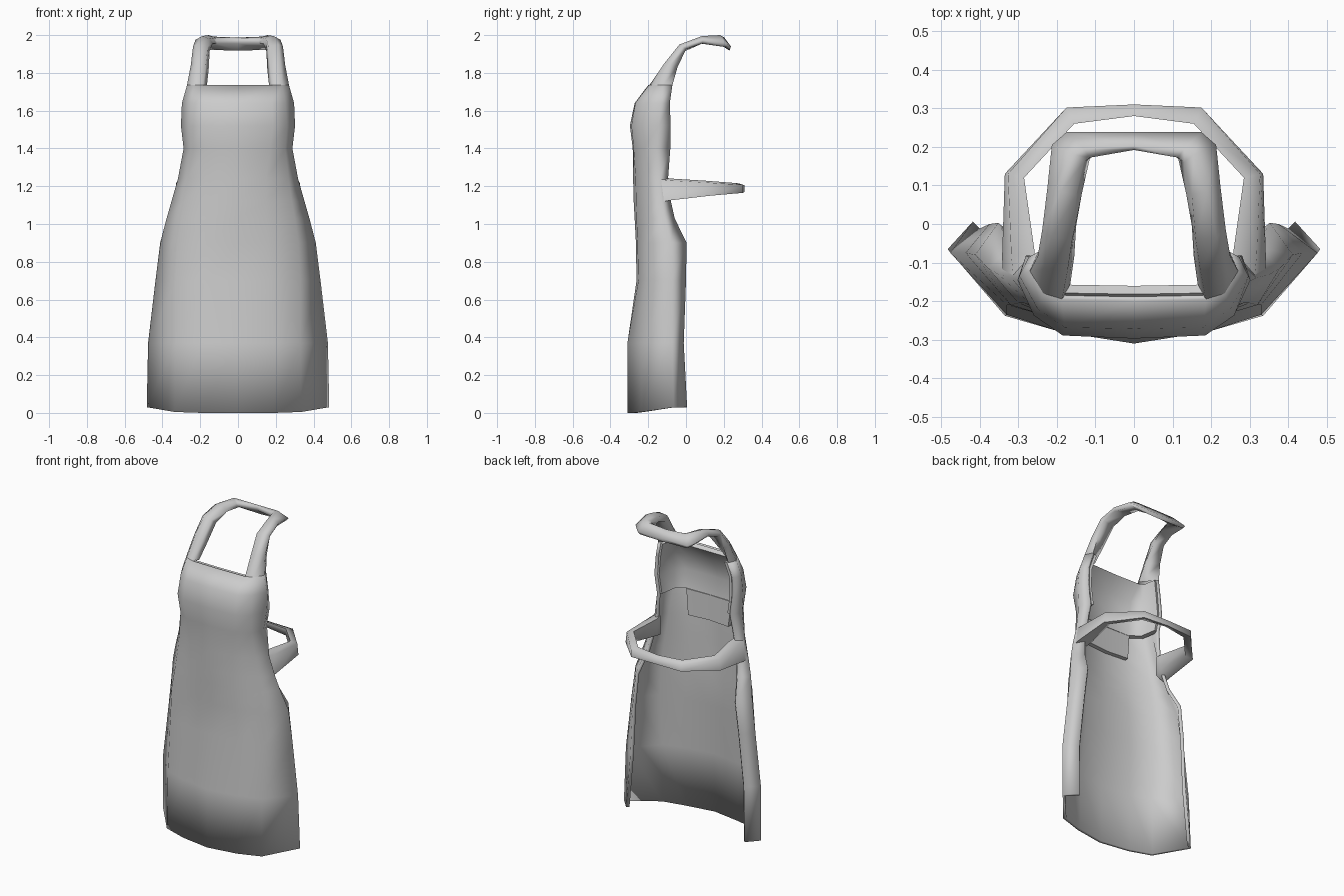
import bpy, bmesh, math

cube = bpy.data.objects.get("Cube")
if cube:
    bpy.data.objects.remove(cube, do_unlink=True)

cloth = bpy.data.materials.new("grey cloth")
cloth.use_nodes = True
cloth.diffuse_color = (0.6, 0.6, 0.6, 1)
bsdf = cloth.node_tree.nodes["Principled BSDF"]
bsdf.inputs["Base Color"].default_value = (0.6, 0.6, 0.6, 1)
bsdf.inputs["Roughness"].default_value = 0.8


def loft(name, rows, closed=False, thickness=0.0, angle=100):
    """Skin a list of point rows; closed rows make a tube, open rows a sheet."""
    bm = bmesh.new()
    grid = [[bm.verts.new(p) for p in row] for row in rows]
    n = len(rows[0])
    for a, b in zip(grid, grid[1:]):
        for j in range(n if closed else n - 1):
            k = (j + 1) % n
            bm.faces.new((a[j], a[k], b[k], b[j]))
    if closed:
        bmesh.ops.recalc_face_normals(bm, faces=bm.faces)
    mesh = bpy.data.meshes.new(name)
    bm.to_mesh(mesh)
    bm.free()
    obj = bpy.data.objects.new(name, mesh)
    bpy.context.collection.objects.link(obj)
    mesh.materials.append(cloth)
    bpy.ops.object.select_all(action='DESELECT')
    obj.select_set(True)
    bpy.context.view_layer.objects.active = obj
    if thickness:
        mod = obj.modifiers.new("Thickness", 'SOLIDIFY')
        mod.thickness = thickness
        mod.offset = -1
        bpy.ops.object.modifier_apply(modifier=mod.name)
    bpy.ops.object.shade_smooth_by_angle(angle=math.radians(angle))
    return obj


def mirrored_row(half):
    """Half row from the centre to the left edge, extended to the right edge."""
    return [(-x, y, z) for x, y, z in reversed(half[1:])] + half


def mirrored_path(stations):
    """Tube stations ending on the centre plane, continued on the other side."""
    return stations + [[(-x, y, z) for x, y, z in s] for s in reversed(stations[:-1])]


# Apron front: height, front centre y, then front, corner, side edge and folded hem (x, y)
sections = [
    (0.00, -0.31, (0.19, -0.280), (0.335, -0.238), (0.483, -0.065), (0.418, 0.006)),
    (0.37, -0.31, (0.19, -0.280), (0.33, -0.235), (0.476, -0.075), (0.400, -0.012)),
    (0.70, -0.262, (0.17, -0.252), (0.33, -0.210), (0.437, -0.075), (0.375, 0.000)),
    (0.90, -0.265, (0.16, -0.257), (0.32, -0.210), (0.412, -0.08), (0.352, 0.003)),
    (1.03, -0.272, (0.15, -0.262), (0.30, -0.205), (0.378, -0.115), (0.320, -0.06)),
    (1.12, -0.277, (0.15, -0.264), (0.285, -0.205), (0.352, -0.13), (0.303, -0.08)),
    (1.24, -0.280, (0.15, -0.267), (0.268, -0.208), (0.318, -0.14), (0.280, -0.095)),
    (1.40, -0.282, (0.17, -0.277), (0.250, -0.222), (0.288, -0.155), (0.262, -0.083)),
    (1.52, -0.297, (0.185, -0.289), (0.260, -0.237), (0.302, -0.145), (0.280, -0.081)),
    (1.64, -0.272, (0.18, -0.268), (0.250, -0.220), (0.297, -0.135), (0.273, -0.086)),
    (1.735, -0.20, (0.187, -0.197), (0.235, -0.18), (0.270, -0.122), (0.248, -0.072)),
]
body, bib, tab = [], [], []
for z, yc, front, corner, side, hem in sections:
    lift = 0.03 if z == 0 else 0
    half = [(0, yc, z), (*front, z), (*corner, z + lift / 6),
            (*side, z + lift), (*hem, z + lift)]
    body.append(mirrored_row(half))
    inner = [(x * 0.95, y + 0.018, zz) for x, y, zz in half[:3]]
    if z >= 1.4:
        bib.append(mirrored_row(inner + [(hem[0] - 0.005, hem[1] - 0.01, z)]))
    if 1.2 < z <= 1.4:
        tab.append(mirrored_row(inner[:2]))
loft("apron_front", body, thickness=0.02)

# Inner lining that doubles the cloth of the bib, with a tab reaching the waist
loft("bib_lining", bib, thickness=0.027, angle=50)
loft("lining_tab", tab, thickness=0.027, angle=50)

# Neck strap: inner back, inner front, outer front, outer side, outer back
strap = [
    [(0.165, -0.155, 1.73), (0.187, -0.197, 1.73), (0.235, -0.18, 1.735),
     (0.270, -0.122, 1.735), (0.248, -0.072, 1.735)],
    [(0.155, -0.085, 1.82), (0.172, -0.120, 1.83), (0.225, -0.115, 1.85),
     (0.250, -0.085, 1.84), (0.235, -0.045, 1.83)],
    [(0.150, -0.005, 1.915), (0.160, -0.040, 1.94), (0.215, -0.035, 1.95),
     (0.238, -0.015, 1.94), (0.225, 0.000, 1.925)],
    [(0.135, 0.080, 1.955), (0.150, 0.075, 1.98), (0.190, 0.085, 1.995),
     (0.225, 0.090, 1.975), (0.215, 0.085, 1.955)],
    [(0.115, 0.168, 1.955), (0.130, 0.160, 1.985), (0.155, 0.180, 2.0),
     (0.213, 0.205, 1.96), (0.190, 0.220, 1.935)],
    [(0.110, 0.174, 1.955), (0.115, 0.172, 1.98), (0.130, 0.195, 1.992),
     (0.175, 0.238, 1.94), (0.165, 0.230, 1.922)],
    [(0.000, 0.195, 1.955), (0.000, 0.192, 1.98), (0.000, 0.203, 1.987),
     (0.000, 0.238, 1.94), (0.000, 0.230, 1.918)],
]
loft("neck_strap", mirrored_path(strap), closed=True)

# Waist tie: inner (x, y), outer (x, y), bottom and top height, inward lean of the top edge
tie = []
for (xi, yi), (xo, yo), low, high, lean in [
    ((0.262, -0.115), (0.340, -0.135), 1.115, 1.245, 0.027),
    ((0.258, -0.07), (0.342, -0.085), 1.125, 1.24, 0.024),
    ((0.285, 0.12), (0.335, 0.13), 1.15, 1.228, 0.008),
    ((0.155, 0.26), (0.175, 0.302), 1.165, 1.217, 0.0),
    ((0.000, 0.28), (0.000, 0.31), 1.17, 1.215, 0.0),
]:
    tie.append([(xi, yi, low + 0.01), (xo, yo, low),
                (xo - lean, yo, high - 0.01), (xi, yi, high)])
loft("waist_tie", mirrored_path(tie), closed=True)
